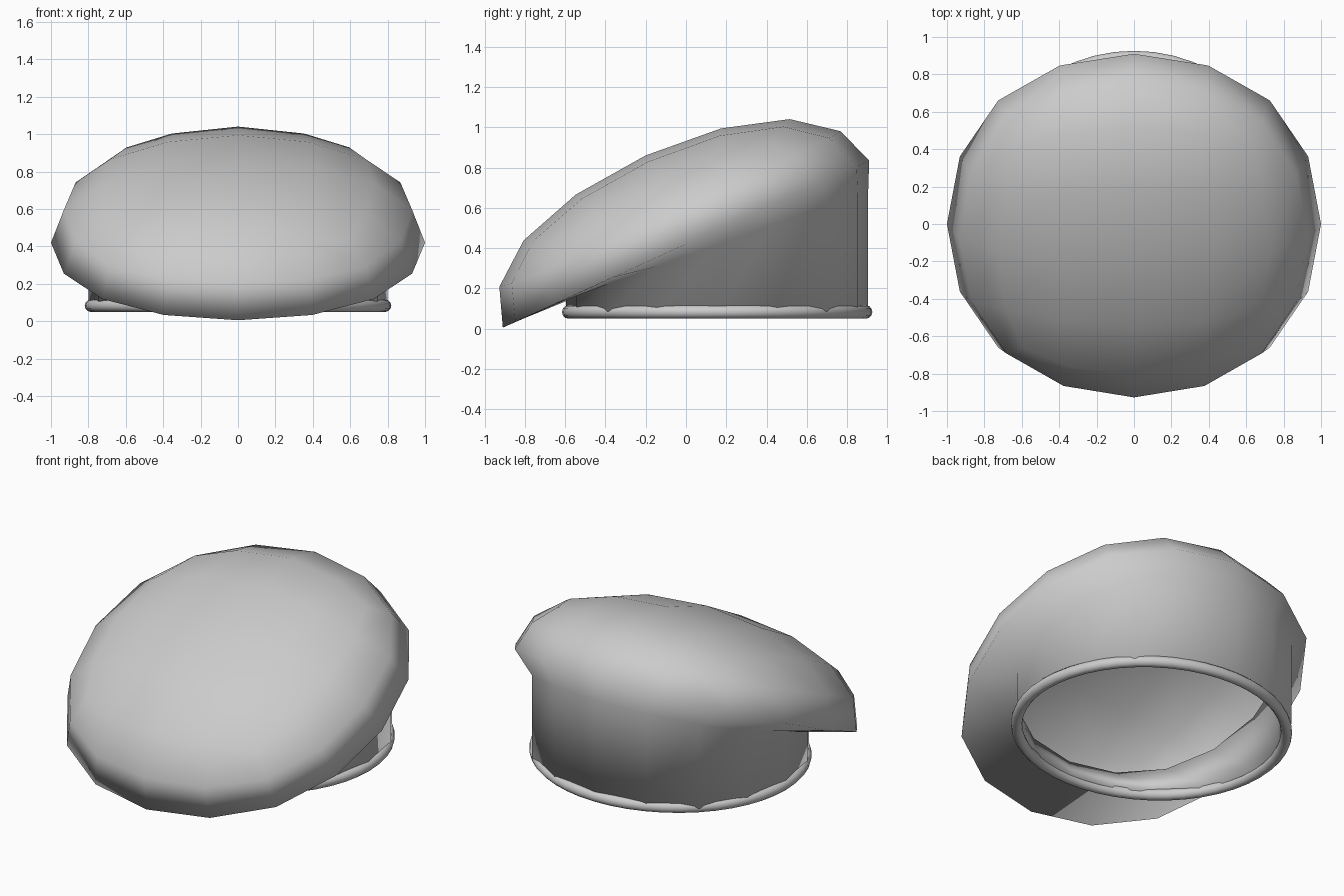
import bpy, bmesh
from math import radians
from mathutils import Matrix, Vector

if "Cube" in bpy.data.objects:
    bpy.data.objects.remove(bpy.data.objects["Cube"])

TILT = radians(24.5)
RIM_Z = 0.42
DOME = 0.484      # crown height relative to its radius

# Rounded cube gives the quad-sphere for the crown
bpy.ops.mesh.primitive_cube_add(size=2)
body = bpy.context.object
body.name = "cap_body"
sub = body.modifiers.new("round", 'SUBSURF')
sub.levels = 2
bpy.ops.object.modifier_apply(modifier="round")

bm = bmesh.new()
bm.from_mesh(body.data)
radius = max(v.co.x for v in bm.verts)
bmesh.ops.scale(bm, vec=Vector((1, 1, 1)) / radius, verts=bm.verts)

# keep the upper half only
bmesh.ops.delete(bm, geom=[v for v in bm.verts if v.co.z < -0.01], context='VERTS')


def extrude(edges, place):
    # extrude a loop and move every new vertex with place(co)
    geom = bmesh.ops.extrude_edge_only(bm, edges=edges)["geom"]
    for v in (g for g in geom if isinstance(g, bmesh.types.BMVert)):
        v.co = place(v.co)
    return [g for g in geom if isinstance(g, bmesh.types.BMEdge)]


def tilt_crown():
    m = (Matrix.Translation((0, 0, RIM_Z)) @ Matrix.Rotation(TILT, 4, 'X')
         @ Matrix.Diagonal((1, 1, DOME, 1)))
    bmesh.ops.transform(bm, matrix=m, verts=bm.verts)


def band_top(co):
    y = 0.155 + 0.75 * co.y / 0.91
    return Vector((0.80 * co.x, y, 0.145 + 0.36 * (y + 0.6)))


# Sloping crown, underside, then the straight band down to a level foot
tilt_crown()
rim = [e for e in bm.edges if e.is_boundary]
top = extrude(rim, band_top)
extrude(top, lambda co: Vector((co.x, co.y, 0.085)))
bmesh.ops.recalc_face_normals(bm, faces=bm.faces)
# open shell: make sure the crown faces outward
bm.normal_update()
if max(bm.faces, key=lambda f: f.calc_center_median().z).normal.z < 0:
    bmesh.ops.reverse_faces(bm, faces=bm.faces)
for f in bm.faces:
    f.smooth = True
bm.to_mesh(body.data)
bm.free()

# cloth thickness
shell = body.modifiers.new("thickness", 'SOLIDIFY')
shell.thickness = 0.045
shell.offset = -1

# Rolled hem around the opening
bpy.ops.mesh.primitive_torus_add(major_segments=48, minor_segments=12,
                                 major_radius=0.787, minor_radius=0.033,
                                 location=(0, 0.155, 0.083))
hem = bpy.context.object
hem.name = "rolled_hem"
hem.scale.y = 0.94
bpy.ops.object.shade_smooth()
